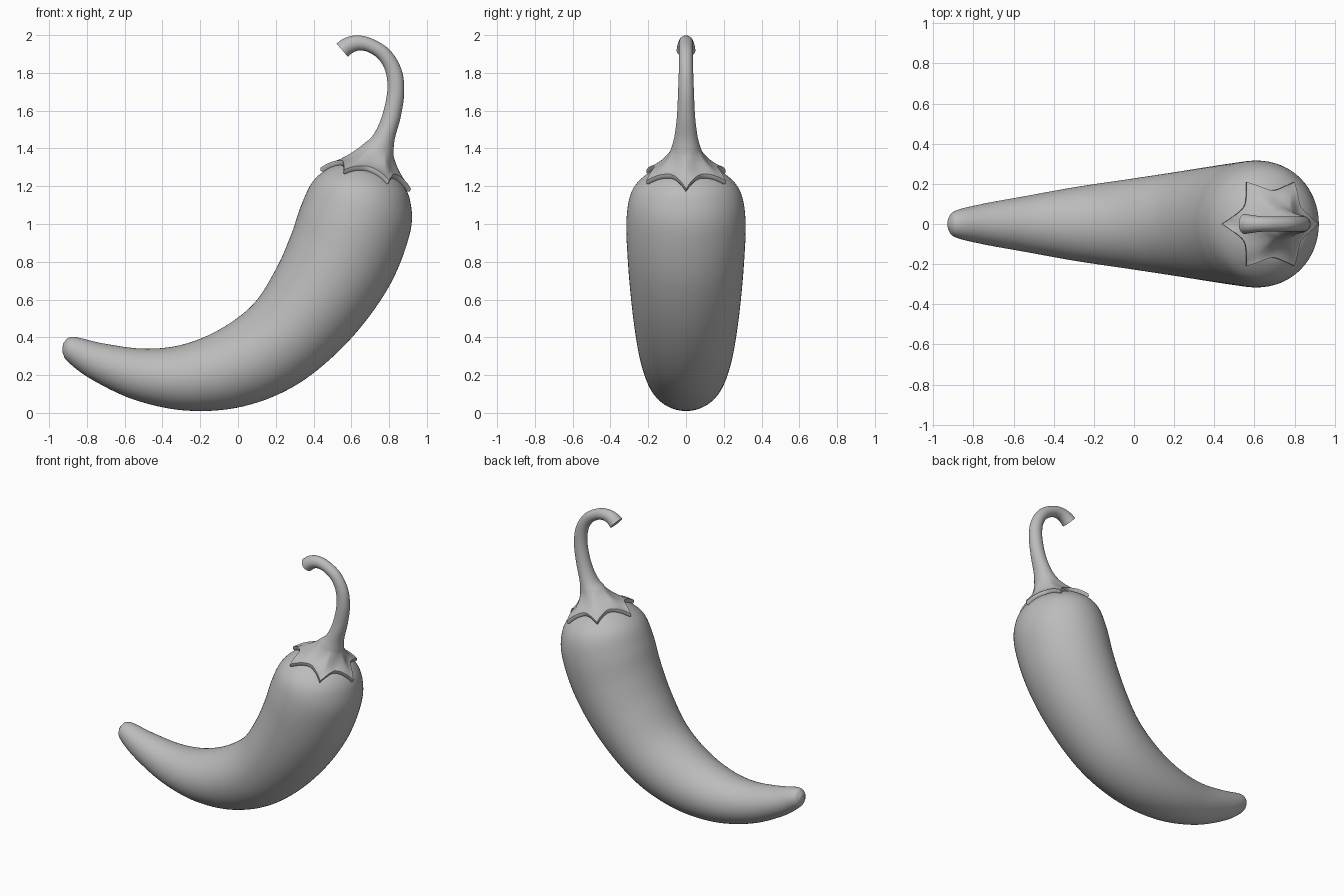
import bpy
import bmesh
from math import cos, sin, pi, tau
from mathutils import Vector
from mathutils.bvhtree import BVHTree

cube = bpy.data.objects.get("Cube")
if cube:
    bpy.data.objects.remove(cube, do_unlink=True)

SIDES = 72

grey = bpy.data.materials.new("plain grey")
grey.use_nodes = True
grey.diffuse_color = (0.5, 0.5, 0.5, 1)
grey.node_tree.nodes["Principled BSDF"].inputs["Base Color"].default_value = grey.diffuse_color


def smooth_stations(stations, steps):
    """Catmull-Rom through (outer x, outer z, inner x, inner z, half width)."""
    pts = [Vector(s) for s in stations]
    pts = [2 * pts[0] - pts[1]] + pts + [2 * pts[-1] - pts[-2]]
    out = []
    for a, b, c, d in zip(pts, pts[1:], pts[2:], pts[3:]):
        for i in range(steps):
            t = i / steps
            out.append(0.5 * (2 * b + (c - a) * t + (2 * a - 5 * b + 4 * c - d) * t ** 2
                              + (3 * b - a - 3 * c + d) * t ** 3))
    return out + [pts[-2]]


def ring(station):
    """Elliptical cross-section spanning the outer and inner outline points."""
    ox, oz, ix, iz, w = station
    outer, inner = Vector((ox, 0, oz)), Vector((ix, 0, iz))
    mid, half = (outer + inner) / 2, (outer - inner) / 2
    return [mid + half * cos(a) + Vector((0, w * sin(a), 0))
            for a in (tau * k / SIDES for k in range(SIDES))]


def skin(name, rings):
    bm = bmesh.new()
    loops = [[bm.verts.new(p) for p in r] for r in rings]
    for lo, hi in zip(loops, loops[1:]):
        for k in range(SIDES):
            n = (k + 1) % SIDES
            bm.faces.new((lo[k], lo[n], hi[n], hi[k]))
    bm.faces.new(loops[0])
    bm.faces.new(loops[-1])
    bmesh.ops.recalc_face_normals(bm, faces=bm.faces)
    tree = BVHTree.FromBMesh(bm)
    mesh = bpy.data.meshes.new(name)
    bm.to_mesh(mesh)
    bm.free()
    obj = bpy.data.objects.new(name, mesh)
    bpy.context.collection.objects.link(obj)
    mesh.materials.append(grey)
    bpy.ops.object.select_all(action='DESELECT')
    obj.select_set(True)
    bpy.context.view_layer.objects.active = obj
    bpy.ops.object.shade_smooth_by_angle(angle=pi / 4)
    return tree


# Curved fruit, from the tip to the shoulder
body_stations = [
    (-.93, .335, -.93, .345, .005),
    (-.925, .31, -.918, .378, .035),
    (-.90, .27, -.87, .402, .068),
    (-.78, .18, -.71, .367, .102),
    (-.55, .07, -.5, .34, .142),
    (-.27, .012, -.3, .36, .185),
    (.03, .035, -.1, .44, .222),
    (.32, .155, .08, .575, .257),
    (.59, .385, .2, .76, .287),
    (.80, .67, .28, .94, .308),
    (.91, .95, .335, 1.1, .315),
    (.912, 1.12, .40, 1.23, .285),
    (.86, 1.22, .5, 1.305, .2),
    (.77, 1.27, .6, 1.32, .1),
    (.69, 1.3, .68, 1.302, .005),
]
body = skin("pepper_body", [ring(s) for s in smooth_stations(body_stations, 8)])

# Hooked stem, from its base to the flat cut end
stem_stations = [
    (.822, 1.37, .66, 1.42, .08),
    (.83, 1.45, .715, 1.47, .062),
    (.862, 1.57, .762, 1.57, .048),
    (.88, 1.7, .79, 1.7, .042),
    (.865, 1.82, .783, 1.8, .038),
    (.80, 1.925, .747, 1.87, .037),
    (.70, 1.985, .69, 1.91, .037),
    (.62, 1.998, .64, 1.918, .039),
    (.56, 1.982, .605, 1.905, .045),
    (.522, 1.955, .582, 1.885, .05),
]
stem_rings = [ring(s) for s in smooth_stations(stem_stations, 6)]

# Star-shaped cap draped over the shoulder, flowing into the stem
up = Vector((.26, 0, .965)).normalized()
across = Vector((up.z, 0, -up.x))
centre = Vector((.69, 0, 1.29))


def drape(p, lift):
    """Project a point on to the fruit along the cap axis, then lift it."""
    hit, normal, _, _ = body.ray_cast(p + up, -up)
    return (hit + normal * lift) if hit else p


def star(scale, lift):
    points = []
    for k in range(SIDES):
        a = tau * k / SIDES
        r = scale * (.233 - .068 * abs(sin(3 * a)) ** .85)
        points.append(drape(centre + across * r * cos(a) + Vector((0, r * sin(a), 0)), lift))
    return points


rim = star(.97, .026)
cap_rings = [star(.93, -.02), star(.98, 0), star(1, .012), rim]
for i in range(1, 14):
    t = i / 14
    loop = []
    for a, b in zip(rim, stem_rings[0]):
        c = drape(a.lerp(b, .75), .035)
        p = a * (1 - t) ** 2 + c * 2 * t * (1 - t) + b * t * t
        low = drape(p, .024)
        loop.append(low if (p - low).dot(up) < 0 else p)
    cap_rings.append(loop)

skin("cap_and_stem", cap_rings + stem_rings)
